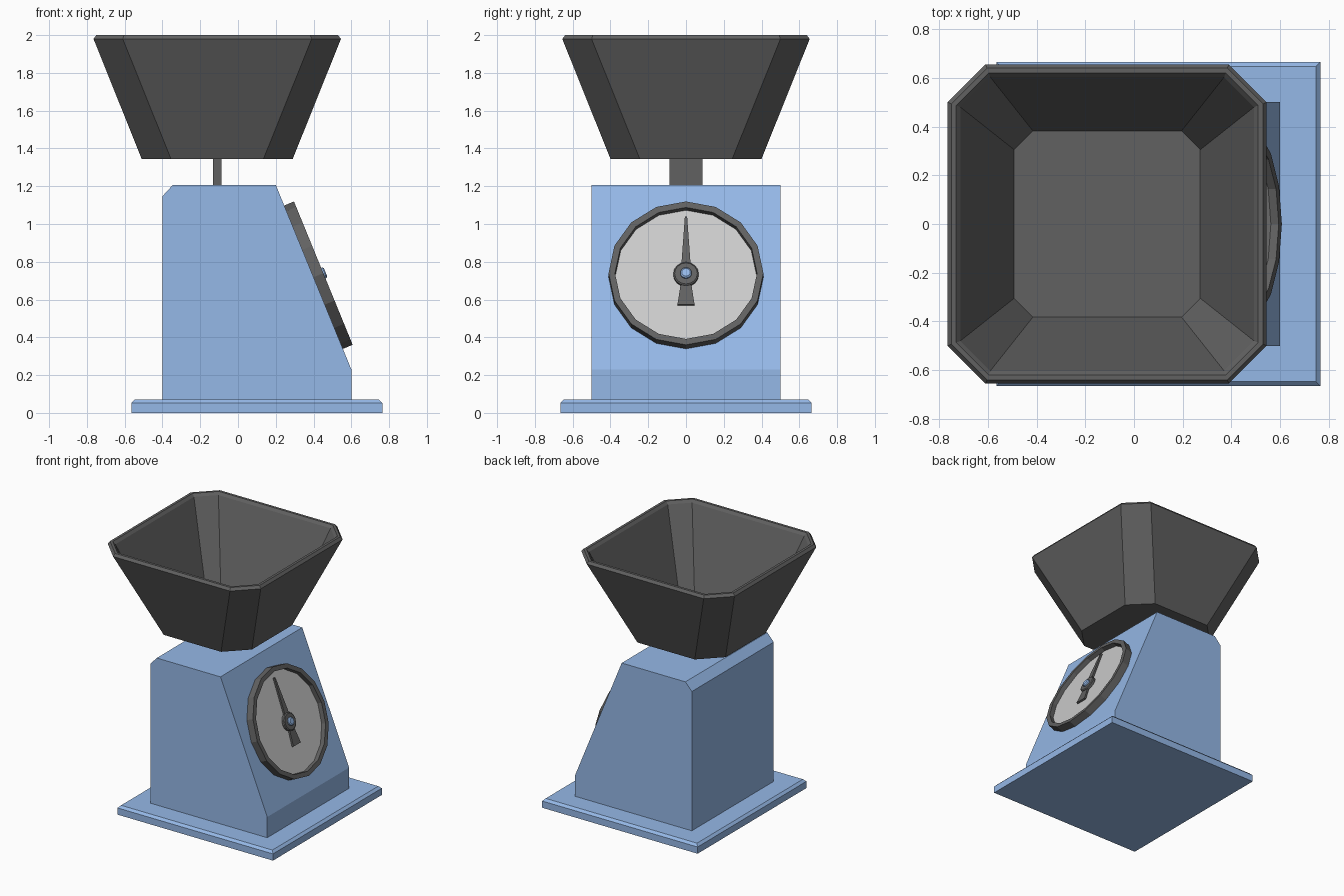
import bpy, bmesh, math
from mathutils import Matrix, Vector

if "Cube" in bpy.data.objects:
    bpy.data.objects.remove(bpy.data.objects["Cube"])


def material(name, rgb):
    m = bpy.data.materials.new(name)
    m.diffuse_color = (*rgb, 1)
    m.use_nodes = True
    m.node_tree.nodes["Principled BSDF"].inputs["Base Color"].default_value = m.diffuse_color
    return m


BLUE = material("blue_paint", (0.30, 0.48, 0.80))
DARK = material("dark_grey", (0.12, 0.12, 0.12))
PALE = material("pale_grey", (0.75, 0.75, 0.75))


def loft(name, rings, mat, matrix=Matrix(), closed=False):
    """Skin a list of point rings; cap both ends, or join last to first."""
    bm = bmesh.new()
    loops = [[bm.verts.new(p) for p in ring] for ring in rings]
    n = len(loops[0])
    pairs = list(zip(loops, loops[1:]))
    if closed:
        pairs.append((loops[-1], loops[0]))
    else:
        bm.faces.new(loops[0][::-1])
        bm.faces.new(loops[-1])
    for a, b in pairs:
        for i in range(n):
            j = (i + 1) % n
            bm.faces.new((a[i], a[j], b[j], b[i]))
    bmesh.ops.recalc_face_normals(bm, faces=bm.faces)
    me = bpy.data.meshes.new(name)
    bm.to_mesh(me)
    bm.free()
    me.materials.append(mat)
    ob = bpy.data.objects.new(name, me)
    ob.matrix_world = matrix
    bpy.context.collection.objects.link(ob)
    return ob


def rect(cx, hx, hy, z):
    return [(cx + sx * hx, sy * hy, z) for sx, sy in ((-1, -1), (1, -1), (1, 1), (-1, 1))]


def octagon(cx, a, b, z):
    pts = [(b, -a), (a, -b), (a, b), (b, a), (-b, a), (-a, b), (-a, -b), (-b, -a)]
    return [(cx + x, y, z) for x, y in pts]


def circle(r, z, n=16):
    return [(r * math.sin(i * math.tau / n), r * math.cos(i * math.tau / n), z) for i in range(n)]


def prism(pts, z0, z1):
    return [[(x, y, z) for x, y in pts] for z in (z0, z1)]


# Base plate with chamfered top edge
loft("base_plate", [rect(0.1, 0.665, 0.665, 0), rect(0.1, 0.665, 0.665, 0.052),
                    rect(0.1, 0.647, 0.647, 0.07)], BLUE)

# Wedge-shaped body, side profile extruded across y
profile = [(-0.4, 0.06), (0.6, 0.06), (0.6, 0.23), (0.2, 1.207), (-0.345, 1.207), (-0.4, 1.147)]
loft("body", [[(x, y, z) for x, z in profile] for y in (-0.5, 0.5)], BLUE)

# Post and tapered pan
loft("pan_post", [rect(-0.11, 0.022, 0.088, z) for z in (1.19, 1.37)], DARK)
pan = [(0.40, 0.245, 1.345), (0.655, 0.50, 1.98), (0.64, 0.493, 2.0),
       (0.62, 0.487, 2.0), (0.603, 0.48, 1.98), (0.382, 0.305, 1.40)]
loft("weighing_pan", [octagon(-0.11, *p) for p in pan], DARK)

# Dial frame: local x across, y up the slope, z out of the sloped face
up = Vector((-0.4, 0, 0.977)).normalized()
across = Vector((0, 1, 0))
dial = Matrix((across, up, across.cross(up))).transposed().to_4x4()
dial.translation = (0.4, 0, 0.7185)

loft("dial_ring", [circle(0.41, -0.005), circle(0.41, 0.056), circle(0.376, 0.056),
                   circle(0.372, -0.005)], DARK, dial, closed=True)
loft("dial_face", [circle(0.374, -0.004), circle(0.374, 0.022)], PALE, dial)

# Pointer with flared tail, hub and centre pin
loft("pointer_needle", prism([(-0.028, 0), (0.028, 0), (0.006, 0.33), (-0.006, 0.33)],
                             0.03, 0.044), DARK, dial)
loft("pointer_tail", prism([(-0.02, 0), (0.02, 0), (0.045, -0.173), (-0.045, -0.173)],
                           0.03, 0.044), DARK, dial)
loft("pointer_hub", [circle(0.067, 0.03), circle(0.067, 0.047), circle(0.06, 0.052)], DARK, dial)
loft("centre_pin", [circle(0.03, 0.02), circle(0.03, 0.062), circle(0.022, 0.069)], BLUE, dial)
